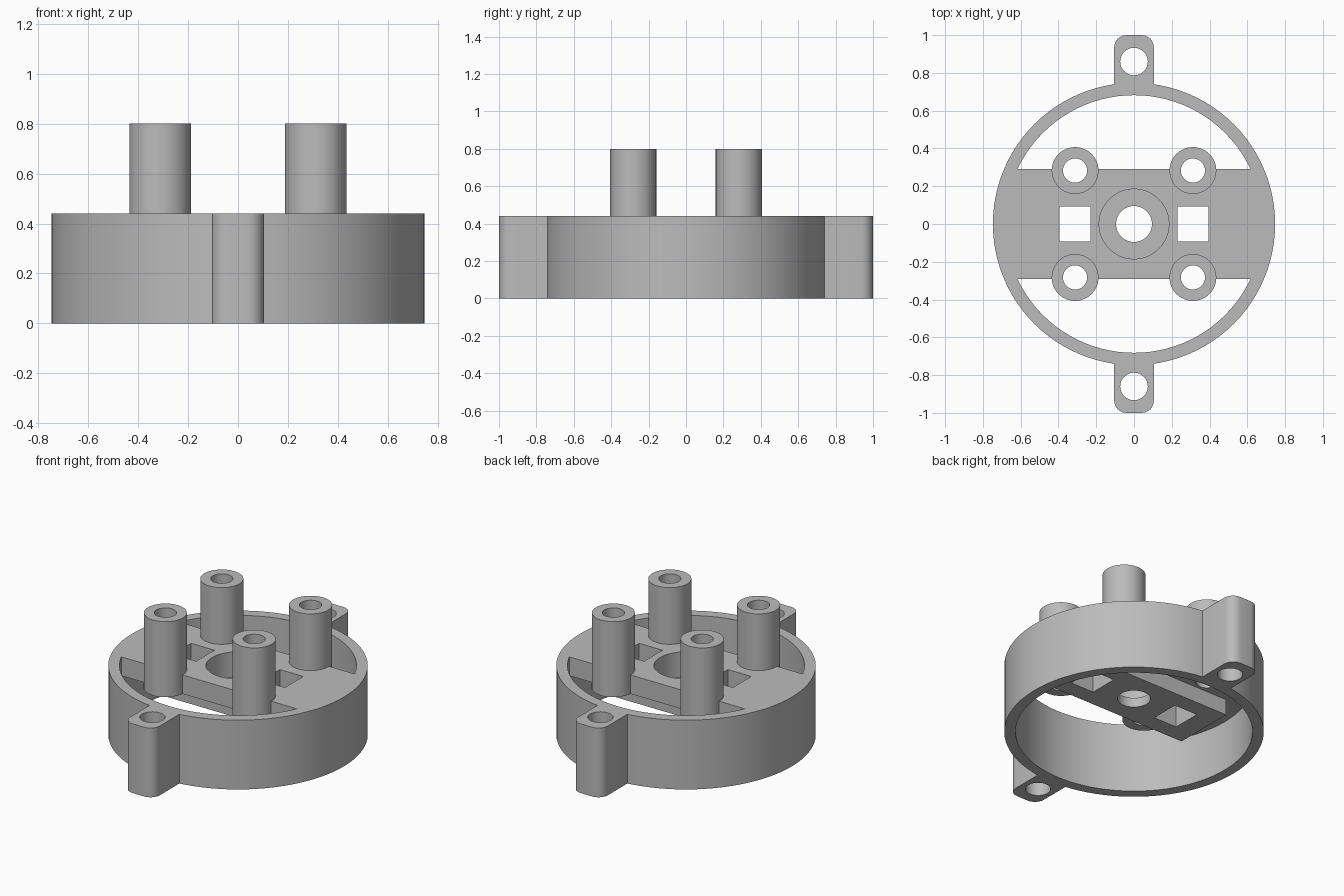
import bpy, math

cube = bpy.data.objects.get("Cube")
if cube:
    bpy.data.objects.remove(cube, do_unlink=True)

grey = bpy.data.materials.new("plain grey")
grey.use_nodes = True
colour = (0.5, 0.5, 0.5, 1)
grey.diffuse_color = colour
grey.node_tree.nodes["Principled BSDF"].inputs["Base Color"].default_value = colour

TOP, FLOOR = 0.44, 0.32          # top of the housing, underside of the bridge
POST_X, POST_Y = 0.312, 0.283


def cylinder(name, r, z0, z1, x=0, y=0, sides=48):
    bpy.ops.mesh.primitive_cylinder_add(vertices=sides, radius=r, depth=z1 - z0,
                                        location=(x, y, (z0 + z1) / 2))
    ob = bpy.context.object
    ob.name = name
    return ob


def box(name, sx, sy, z0, z1, x=0, y=0):
    bpy.ops.mesh.primitive_cube_add(size=1, location=(x, y, (z0 + z1) / 2))
    ob = bpy.context.object
    ob.name = name
    ob.scale = (sx, sy, z1 - z0)
    bpy.ops.object.transform_apply(location=False, rotation=False, scale=True)
    return ob


def combine(target, other, operation):
    mod = target.modifiers.new("combine", "BOOLEAN")
    mod.operation, mod.solver, mod.object = operation, "EXACT", other
    bpy.context.view_layer.objects.active = target
    bpy.ops.object.modifier_apply(modifier=mod.name)
    bpy.data.objects.remove(other, do_unlink=True)


def round_upright_edges(ob, width):
    mesh = ob.data
    weights = mesh.attributes.new("bevel_weight_edge", "FLOAT", "EDGE")
    for e in mesh.edges:
        a, b = (mesh.vertices[i].co for i in e.vertices)
        outer = abs(a.z - b.z) > 0.1 and a.y * ob.location.y > 0
        weights.data[e.index].value = 1.0 if outer else 0.0
    mod = ob.modifiers.new("round", "BEVEL")
    mod.limit_method, mod.width, mod.segments = "WEIGHT", width, 6
    bpy.context.view_layer.objects.active = ob
    bpy.ops.object.modifier_apply(modifier=mod.name)


# Round housing with a mounting ear at the front and back
housing = cylinder("housing", 0.747, 0, TOP, sides=96)
for side in (-1, 1):
    ear = box("ear", 0.21, 0.4, 0, TOP, y=0.8 * side)
    round_upright_edges(ear, 0.065)
    combine(housing, ear, "UNION")
combine(housing, cylinder("bore", 0.682, -0.1, 1, sides=96), "DIFFERENCE")

# Bridge across the bore, with a thicker block below
bridge = cylinder("bridge", 0.71, FLOOR, TOP, sides=96)
combine(bridge, box("bridge_limit", 2, 0.58, 0, 1), "INTERSECT")
combine(bridge, box("lower_block", 1.05, 0.4, 0.22, 0.38), "UNION")
combine(housing, bridge, "UNION")

# Four standoff posts
corners = [(x, y) for x in (-POST_X, POST_X) for y in (-POST_Y, POST_Y)]
for x, y in corners:
    combine(housing, cylinder("post", 0.124, FLOOR, 0.8, x, y), "UNION")

# Screw holes through the posts and ears
for x, y in corners:
    combine(housing, cylinder("post_hole", 0.064, -0.1, 1, x, y, 32), "DIFFERENCE")
for y in (-0.86, 0.86):
    combine(housing, cylinder("ear_hole", 0.073, -0.1, 1, 0, y, 32), "DIFFERENCE")

# Stepped centre hole and two square windows
combine(housing, cylinder("counterbore", 0.185, 0.28, 1), "DIFFERENCE")
combine(housing, cylinder("centre_hole", 0.095, -0.1, 1), "DIFFERENCE")
for x in (-POST_X, POST_X):
    combine(housing, box("window", 0.164, 0.184, -0.1, 1, x=x), "DIFFERENCE")

# One grey finish, smooth on the curved walls
housing.data.materials.clear()
housing.data.materials.append(grey)
for face in housing.data.polygons:
    face.material_index = 0
bpy.ops.object.select_all(action="DESELECT")
housing.select_set(True)
bpy.context.view_layer.objects.active = housing
bpy.ops.object.shade_smooth_by_angle(angle=math.radians(30))
